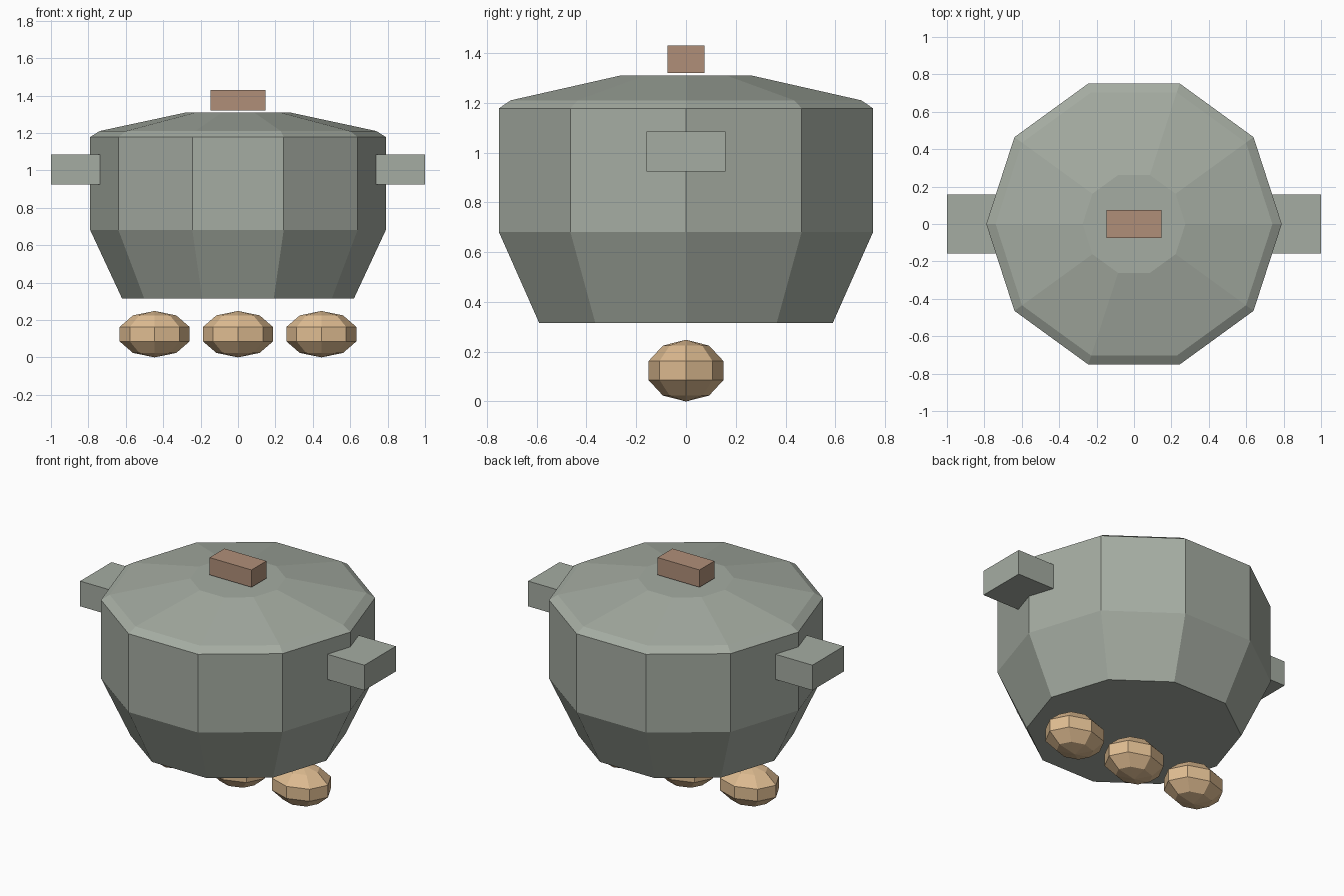
import bpy
import bmesh
from math import cos, sin, tau
from mathutils import Matrix

cube = bpy.data.objects.get("Cube")
if cube:
    bpy.data.objects.remove(cube, do_unlink=True)


def make_material(name, rgb):
    mat = bpy.data.materials.new(name)
    mat.use_nodes = True
    colour = (*rgb, 1.0)
    mat.diffuse_color = colour
    mat.node_tree.nodes["Principled BSDF"].inputs["Base Color"].default_value = colour
    return mat


def finish(name, bm, mat, location=(0, 0, 0)):
    bmesh.ops.recalc_face_normals(bm, faces=bm.faces[:])
    mesh = bpy.data.meshes.new(name)
    bm.to_mesh(mesh)
    bm.free()
    mesh.materials.append(mat)
    obj = bpy.data.objects.new(name, mesh)
    obj.location = location
    bpy.context.collection.objects.link(obj)
    return obj


def lathe(name, profile, mat, sides=10):
    """Closed faceted solid turned from (radius, height) pairs."""
    bm = bmesh.new()
    rings = [[bm.verts.new((r * cos(tau * i / sides), r * sin(tau * i / sides), z))
              for i in range(sides)] for r, z in profile]
    for low, high in zip(rings, rings[1:]):
        for i in range(sides):
            j = (i + 1) % sides
            bm.faces.new((low[i], low[j], high[j], high[i]))
    bm.faces.new(rings[0][::-1])
    bm.faces.new(rings[-1])
    return finish(name, bm, mat)


def box(name, size, location, mat):
    bm = bmesh.new()
    bmesh.ops.create_cube(bm, size=1, matrix=Matrix.Diagonal((*size, 1)))
    return finish(name, bm, mat, location)


def potato(name, x, mat):
    bm = bmesh.new()
    bmesh.ops.create_uvsphere(bm, u_segments=8, v_segments=5, radius=1,
                              matrix=Matrix.Diagonal((0.197, 0.158, 0.124, 1)))
    return finish(name, bm, mat, (x, 0, 0.124))


metal = make_material("grey green metal", (0.376, 0.413, 0.361))
wood = make_material("brown wood", (0.434, 0.275, 0.191))
tan = make_material("potato tan", (0.73, 0.50, 0.283))

# Pot and lid
lathe("pot_body", [(0.62, 0.315), (0.79, 0.68), (0.79, 1.178)], metal)
lathe("pot_lid", [(0.79, 1.178), (0.74, 1.21), (0.275, 1.31)], metal)
box("lid_knob", (0.295, 0.15, 0.11), (0, 0, 1.375), wood)

# Side handles
for side, sign in (("left", 1), ("right", -1)):
    box(side + "_handle", (0.29, 0.316, 0.16), (sign * 0.855, 0, 1.004), metal)

# Row of potatoes below the pot
for side, x in (("left", 0.446), ("middle", 0), ("right", -0.446)):
    potato(side + "_potato", x, tan)
